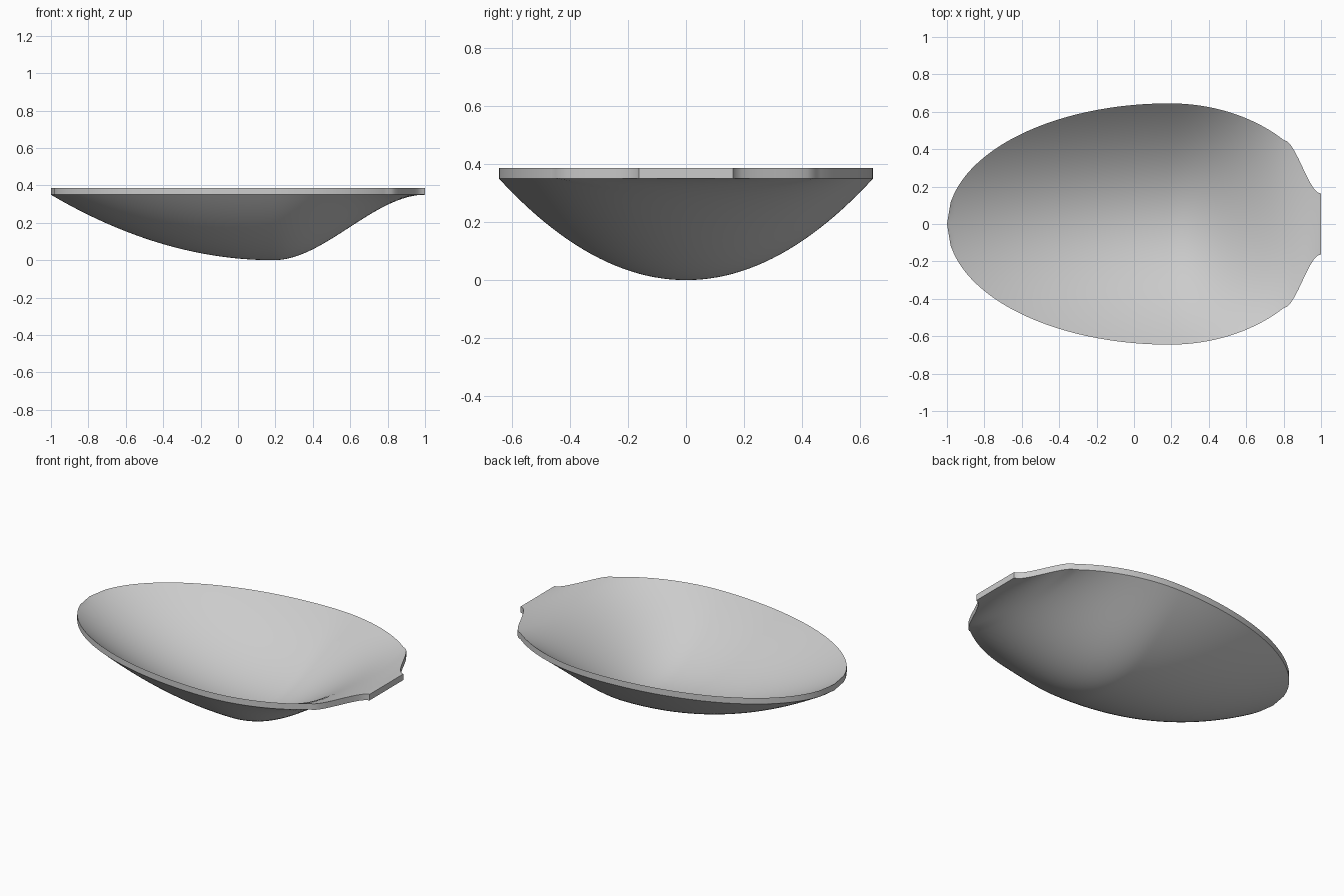
import bpy, bmesh, math

cube = bpy.data.objects.get("Cube")
if cube:
    bpy.data.objects.remove(cube, do_unlink=True)

DEPTH, THICK = 0.35, 0.037      # bowl depth and wall height
PEAK, WIDTH = 0.19, 0.645       # station of greatest depth and half width
NECK_X, NECK_W = 0.80, 0.162    # where the neck begins, and its end half width
COLS, ROWS = 100, 48


def smooth(t):
    return t * t * (3 - 2 * t)


def ellipse(x):
    radius = 1 + PEAK if x < PEAK else 0.85
    return WIDTH * math.sqrt(max(0, 1 - ((x - PEAK) / radius) ** 2))


def half_width(x):
    """Plan outline: two half ellipses, then an s-curve into the neck."""
    if x <= NECK_X:
        return ellipse(x)
    t = (x - NECK_X) / (1 - NECK_X)
    return ellipse(NECK_X) + (NECK_W - ellipse(NECK_X)) * smooth(t)


def keel(x):
    """Height of the centre line: parabola behind, s-curve up to the neck."""
    if x < PEAK:
        return DEPTH * ((PEAK - x) / (1 + PEAK)) ** 2
    return DEPTH * smooth((x - PEAK) / (1 - PEAK))


# Underside sheet with parabolic cross-sections
bm = bmesh.new()
grid = []
for i in range(COLS + 1):
    x = -1 + 2 * i / COLS
    w, k = half_width(x), keel(x)
    row = []
    for j in range(ROWS + 1):
        v = -1 + 2 * j / ROWS
        row.append(bm.verts.new((x, v * w, k + (DEPTH - k) * v * v)))
    grid.append(row)
for a, b in zip(grid, grid[1:]):
    for j in range(ROWS):
        bm.faces.new((a[j], a[j + 1], b[j + 1], b[j]))
bmesh.ops.remove_doubles(bm, verts=bm.verts, dist=0.0001)

# Raise a copy of the sheet for the inside, joined by an upright rim
result = bmesh.ops.extrude_face_region(bm, geom=bm.faces[:], use_keep_orig=True)
raised = [g for g in result["geom"] if isinstance(g, bmesh.types.BMVert)]
bmesh.ops.translate(bm, verts=raised, vec=(0, 0, THICK))
bmesh.ops.recalc_face_normals(bm, faces=bm.faces)

mesh = bpy.data.meshes.new("spoon_bowl")
bm.to_mesh(mesh)
bm.free()
bowl = bpy.data.objects.new("spoon_bowl", mesh)
bpy.context.collection.objects.link(bowl)

# Plain grey
grey = bpy.data.materials.new("light_grey")
grey.use_nodes = True
colour = (0.6, 0.6, 0.6, 1)
grey.diffuse_color = colour
grey.node_tree.nodes["Principled BSDF"].inputs["Base Color"].default_value = colour
mesh.materials.append(grey)

# Smooth surfaces with a crisp rim
bpy.ops.object.select_all(action="DESELECT")
bowl.select_set(True)
bpy.context.view_layer.objects.active = bowl
bpy.ops.object.shade_smooth_by_angle(angle=math.radians(30))
